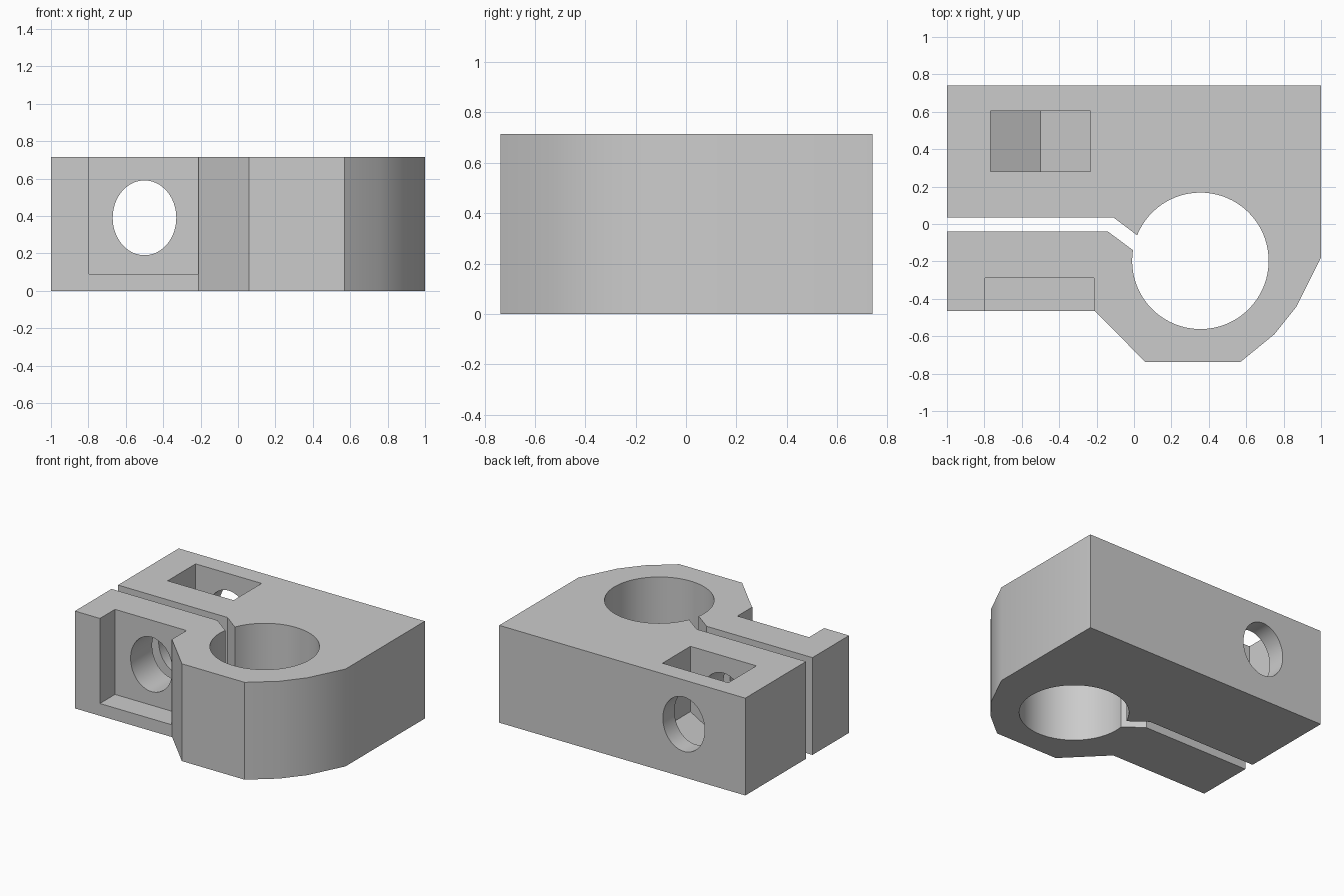
import bpy
import bmesh
from math import cos, sin, radians, pi
from mathutils import Vector

cube = bpy.data.objects.get("Cube")
if cube:
    bpy.data.objects.remove(cube, do_unlink=True)

HEIGHT = 0.715
BORE_X, BORE_Y, BORE_R = 0.355, -0.197, 0.365
BOLT_X, BOLT_Z = -0.5, 0.39

grey = bpy.data.materials.new("plain grey")
grey.use_nodes = True
colour = (0.6, 0.6, 0.6, 1)
grey.diffuse_color = colour
grey.node_tree.nodes["Principled BSDF"].inputs["Base Color"].default_value = colour


def prism(name, points, sweep):
    """Extrude a closed 3D outline along a vector."""
    bm = bmesh.new()
    face = bm.faces.new([bm.verts.new(p) for p in points])
    ext = bmesh.ops.extrude_face_region(bm, geom=[face])
    verts = [g for g in ext["geom"] if isinstance(g, bmesh.types.BMVert)]
    bmesh.ops.translate(bm, verts=verts, vec=Vector(sweep))
    bmesh.ops.recalc_face_normals(bm, faces=bm.faces)
    mesh = bpy.data.meshes.new(name)
    bm.to_mesh(mesh)
    bm.free()
    mesh.materials.append(grey)
    obj = bpy.data.objects.new(name, mesh)
    bpy.context.collection.objects.link(obj)
    return obj


# Clamp body: outer outline, slot and bore in one profile
outer = [(-1, -0.04), (-1, -0.465), (-0.21, -0.465), (0.06, -0.737),
         (0.57, -0.737), (0.75, -0.59), (0.87, -0.44), (1, -0.18),
         (1, 0.74), (-1, 0.74), (-1, 0.035), (-0.11, 0.035)]
steps = 72
start, end = radians(158), radians(171 - 360)
bore = []
for i in range(steps + 1):
    a = start + (end - start) * i / steps
    bore.append((BORE_X + BORE_R * cos(a), BORE_Y + BORE_R * sin(a)))
profile = outer + bore + [(-0.14, -0.04)]
body = prism("clamp_body", [(x, y, 0) for x, y in profile], (0, 0, HEIGHT))

# Bolt hole through both jaws
hole = [(BOLT_X + 0.17 * cos(2 * pi * i / 64), -0.9,
         BOLT_Z + 0.2 * sin(2 * pi * i / 64)) for i in range(64)]
bolt_hole = prism("bolt_hole_cutter", hole, (0, 1.8, 0))

# Nut pocket, open at the top, with a V-shaped floor
w = 0.268
pocket = [(BOLT_X - w, 0.28, 0.9), (BOLT_X - w, 0.28, 0.235),
          (BOLT_X, 0.28, 0.08), (BOLT_X + w, 0.28, 0.235),
          (BOLT_X + w, 0.28, 0.9)]
nut_pocket = prism("nut_pocket_cutter", pocket, (0, 0.325, 0))

# Bolt head recess in the front jaw, open at the front and top
recess = [(-0.797, -0.6, 0.09), (-0.215, -0.6, 0.09),
          (-0.215, -0.29, 0.09), (-0.797, -0.29, 0.09)]
head_recess = prism("head_recess_cutter", recess, (0, 0, 1))

# Cut the body, then drop the cutters
for cutter in (head_recess, nut_pocket, bolt_hole):
    mod = body.modifiers.new(cutter.name, "BOOLEAN")
    mod.operation = "DIFFERENCE"
    mod.solver = "EXACT"
    mod.object = cutter
    bpy.ops.object.select_all(action="DESELECT")
    body.select_set(True)
    bpy.context.view_layer.objects.active = body
    bpy.ops.object.modifier_apply(modifier=mod.name)
    bpy.data.objects.remove(cutter, do_unlink=True)

bpy.ops.object.shade_smooth_by_angle(angle=radians(30))
